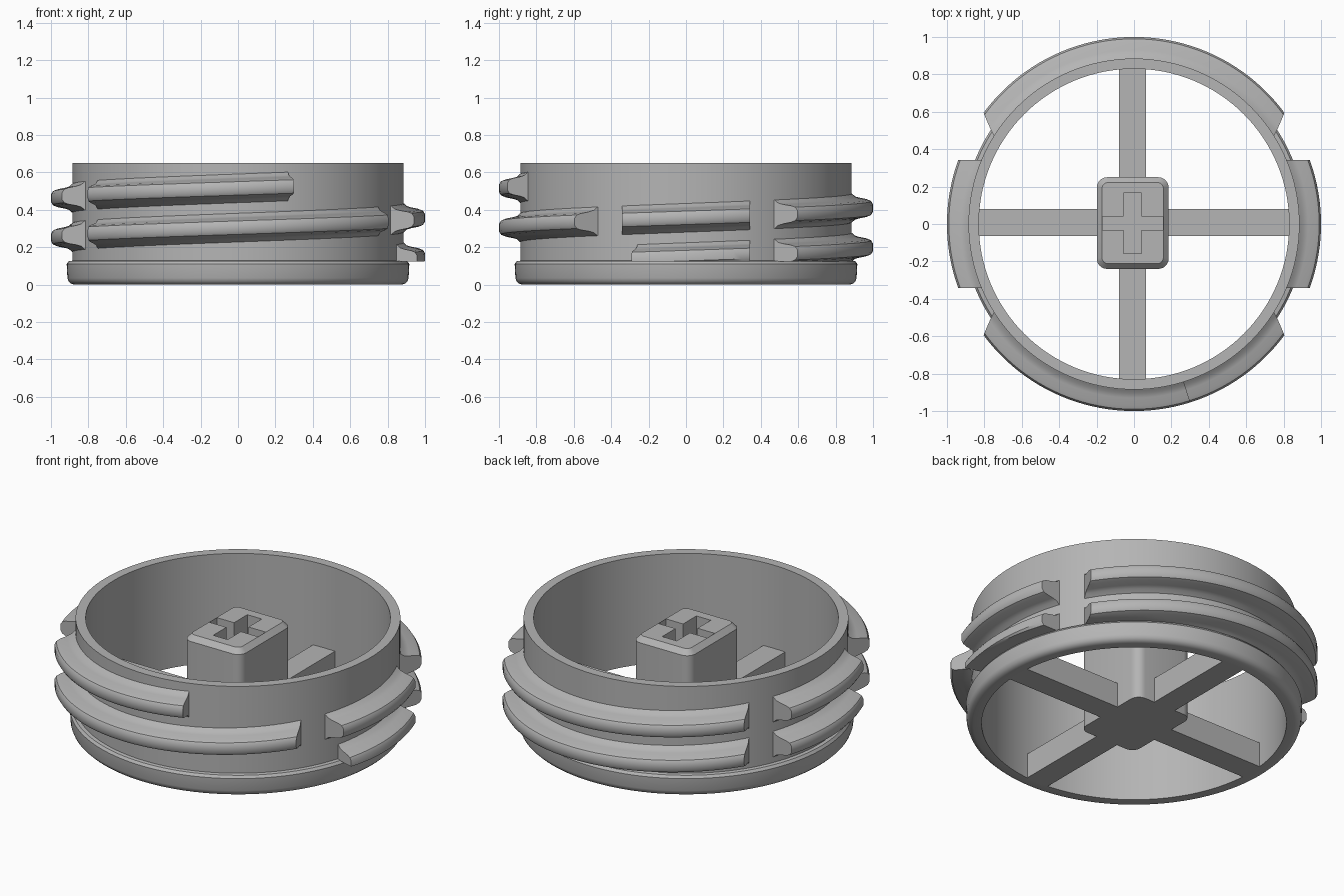
import bpy, bmesh, math

if "Cube" in bpy.data.objects:
    bpy.data.objects.remove(bpy.data.objects["Cube"])

grey = bpy.data.materials.new("plain grey")
grey.use_nodes = True
grey.diffuse_color = (0.46, 0.46, 0.46, 1)
grey.node_tree.nodes["Principled BSDF"].inputs["Base Color"].default_value = (0.46, 0.46, 0.46, 1)


def finish(bm, name, smooth=True):
    bmesh.ops.recalc_face_normals(bm, faces=bm.faces)
    mesh = bpy.data.meshes.new(name)
    bm.to_mesh(mesh)
    bm.free()
    mesh.materials.append(grey)
    obj = bpy.data.objects.new(name, mesh)
    bpy.context.collection.objects.link(obj)
    bpy.ops.object.select_all(action='DESELECT')
    obj.select_set(True)
    bpy.context.view_layer.objects.active = obj
    if smooth:
        bpy.ops.object.shade_smooth_by_angle(angle=math.radians(35))
    return obj


def bridge(bm, a, b):
    for i in range(len(a)):
        j = (i + 1) % len(a)
        bm.faces.new((a[i], a[j], b[j], b[i]))


def stack(name, loops, smooth=True):
    """Skin a solid through a list of closed point loops."""
    bm = bmesh.new()
    rings = [[bm.verts.new(p) for p in loop] for loop in loops]
    for a, b in zip(rings, rings[1:]):
        bridge(bm, a, b)
    bm.faces.new(rings[0])
    bm.faces.new(rings[-1])
    return finish(bm, name, smooth)


def polar(r, degrees, z):
    a = math.radians(degrees)
    return (r * math.cos(a), r * math.sin(a), z)


# Cylindrical wall with a rounded foot flange
profile = [(0.83, 0), (0.875, 0), (0.893, 0.005), (0.906, 0.018), (0.912, 0.035),
           (0.916, 0.11), (0.905, 0.125), (0.885, 0.128), (0.885, 0.65), (0.83, 0.65)]
bm = bmesh.new()
N = 128
columns = [[bm.verts.new(polar(r, 360 * i / N, z)) for r, z in profile] for i in range(N)]
for i in range(N):
    bridge(bm, columns[i], columns[(i + 1) % N])
finish(bm, "ring_wall")

# Interrupted helical thread, with flared segment ends
half = [(0.87, 0.085), (0.89, 0.074), (0.905, 0.06), (0.93, 0.052),
        (0.97, 0.044), (0.99, 0.036), (1.0, 0.02)]
section = half + [(r, -h) for r, h in reversed(half)]
PITCH, Z_START, FLOOR = 0.21, 0.147, 0.122


def thread(name, start, end, flare_a, flare_b):
    steps = max(8, int((end - start) / 2.5))
    loops = []
    for i in range(steps + 1):
        t = i / steps
        loop = []
        for r, h in section:
            f = (1 - r) / 0.115
            angle = (start - flare_a * f) * (1 - t) + (end + flare_b * f) * t
            z = Z_START + PITCH * angle / 360 + h
            loop.append(polar(r, angle, max(FLOOR + 0.0005 * r, z)))
        loops.append(loop)
    stack(name, loops)


SIDE, LONG = 2.7, 4.3
thread("thread_lead_in", -17, 20, 0, SIDE)
for k in range(3):
    turn = 180 * k
    thread(f"thread_long_{k + 1}", 36.5 + turn, 143.5 + turn, LONG, LONG)
    thread(f"thread_side_{k + 1}", 160 + turn, 200 + turn, SIDE, SIDE)
thread("thread_run_out", 576.5, 647.5, LONG, 0)


# Crossing floor spokes
def box(name, x0, x1, y0, y1, z0, z1):
    corners = [(x0, y0), (x1, y0), (x1, y1), (x0, y1)]
    return stack(name, [[(x, y, z) for x, y in corners] for z in (z0, z1)], False)


box("spoke_across", -0.84, 0.84, -0.065, 0.08, 0, 0.15)
box("spoke_lengthwise", -0.08, 0.065, -0.84, 0.84, 0, 0.15)

# Central post: rounded rectangle with a chamfered top
CX, CY = -0.007, 0.005


def rounded(hx, hy, r, z):
    pts = []
    for q, (sx, sy) in enumerate([(1, 1), (-1, 1), (-1, -1), (1, -1)]):
        for k in range(7):
            x, y, _ = polar(r, 90 * q + 15 * k, 0)
            pts.append((CX + sx * (hx - r) + x, CY + sy * (hy - r) + y, z))
    return pts


post = stack("centre_post", [rounded(0.192, 0.245, 0.055, 0), rounded(0.192, 0.245, 0.055, 0.56),
                             rounded(0.164, 0.217, 0.032, 0.59)])

# Cross-shaped socket cut in the post
W, H, L = 0.048, 0.036, 0.162
quarter = [(L, H), (W, H), (W, L)]
outline = (quarter + [(-x, y) for x, y in reversed(quarter)]
           + [(-x, -y) for x, y in quarter] + [(x, -y) for x, y in reversed(quarter)])
cutter = stack("socket_cutter", [[(CX + x, CY + y, z) for x, y in outline] for z in (0.27, 0.7)], False)
cutter.hide_render = True
cut = post.modifiers.new("socket", 'BOOLEAN')
cut.operation = 'DIFFERENCE'
cut.solver = 'EXACT'
cut.object = cutter
bpy.ops.object.select_all(action='DESELECT')
post.select_set(True)
bpy.context.view_layer.objects.active = post
bpy.ops.object.modifier_apply(modifier=cut.name)
bpy.data.objects.remove(cutter)
